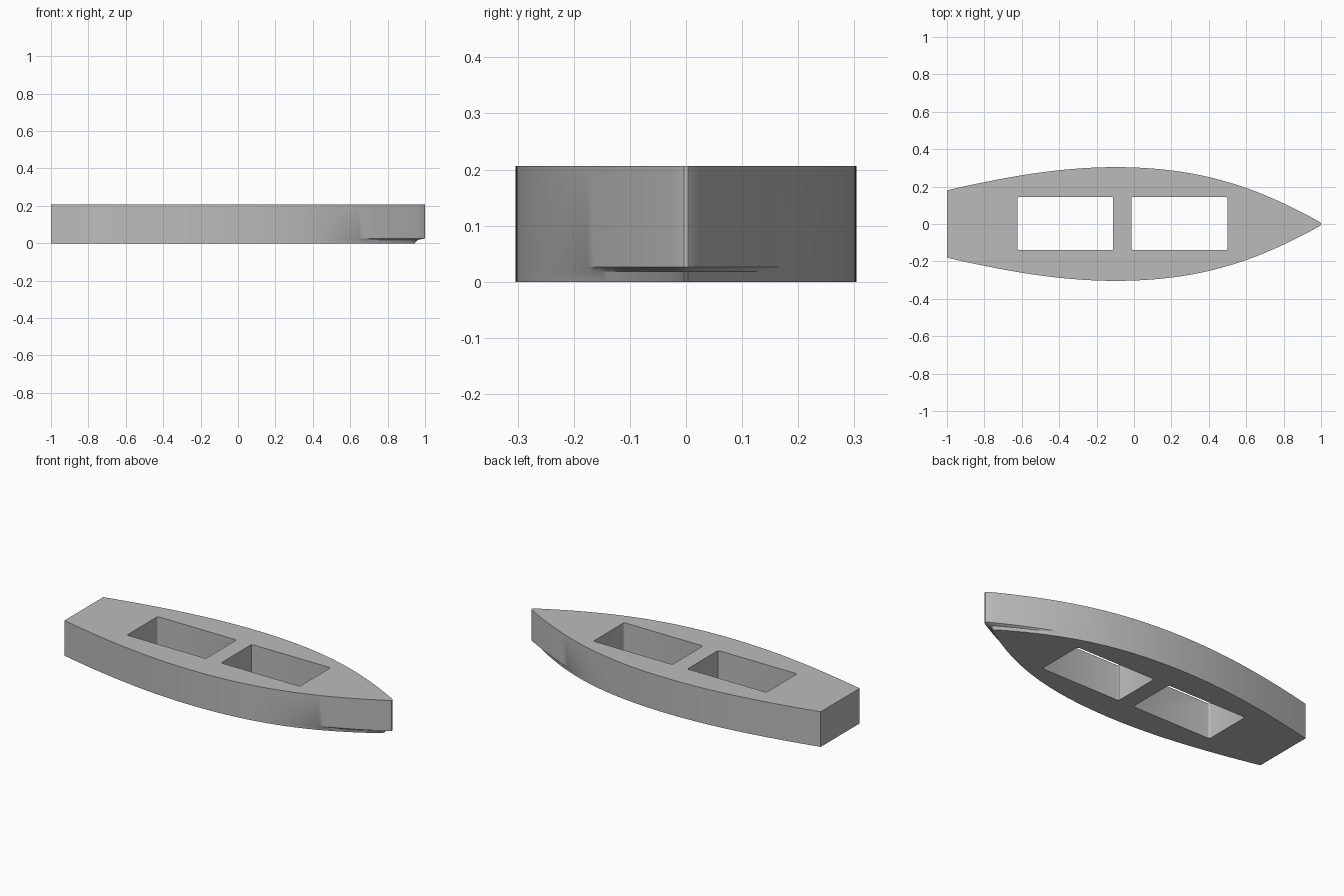
import bpy, bmesh, math
from mathutils import Vector
from mathutils.geometry import interpolate_bezier

if "Cube" in bpy.data.objects:
    bpy.data.objects.remove(bpy.data.objects["Cube"])

HEIGHT = 0.206

grey = bpy.data.materials.new("plain grey")
grey.use_nodes = True
grey.diffuse_color = (0.5, 0.5, 0.5, 1)
grey.node_tree.nodes["Principled BSDF"].inputs["Base Color"].default_value = (0.5, 0.5, 0.5, 1)


def make_solid(name, rings):
    """Closed solid from stacked rings of equal length, bottom to top."""
    bm = bmesh.new()
    loops = [[bm.verts.new(p) for p in ring] for ring in rings]
    bm.faces.new(loops[0])
    bm.faces.new(loops[-1])
    n = len(loops[0])
    for low, high in zip(loops, loops[1:]):
        for i in range(n):
            j = (i + 1) % n
            bm.faces.new((low[i], low[j], high[j], high[i]))
    bmesh.ops.recalc_face_normals(bm, faces=bm.faces)
    mesh = bpy.data.meshes.new(name)
    bm.to_mesh(mesh)
    bm.free()
    mesh.materials.append(grey)
    obj = bpy.data.objects.new(name, mesh)
    bpy.context.collection.objects.link(obj)
    return obj


# Hull outline: transom to beam, beam to bow, blunt tip, then mirrored
aft = interpolate_bezier((-1, 0.18), (-0.7, 0.25), (-0.4, 0.304), (-0.1, 0.304), 24)
fore = interpolate_bezier((-0.1, 0.304), (0.35, 0.304), (0.65, 0.2), (0.99, 0.013), 36)
side = [(p.x, p.y) for p in aft + fore[1:]] + [(1, 0.004)]
outline = side + [(x, -y) for x, y in reversed(side)]


def hull_ring(z, setback):
    """Outline at height z, drawn back increasingly towards the bow."""
    return [(x - setback * max(0, (x - 0.2) / 0.8) ** 2, y, z) for x, y in outline]


hull = make_solid("hull", [hull_ring(0, 0.055), hull_ring(0.018, 0.04),
                           hull_ring(0.026, 0), hull_ring(HEIGHT, 0)])


def well_ring(cx, z, hx=0.256, hy=0.142, r=0.01):
    """Rectangle with slightly rounded corners."""
    ring = []
    for k, (sx, sy) in enumerate([(1, 1), (-1, 1), (-1, -1), (1, -1)]):
        for step in range(4):
            a = (k + step / 3) * math.pi / 2
            ring.append((cx + sx * (hx - r) + r * math.cos(a),
                         0.003 + sy * (hy - r) + r * math.sin(a), z))
    return ring


# Two open wells cut straight through the hull
bpy.context.view_layer.objects.active = hull
hull.select_set(True)
for name, cx in (("aft_well_cutter", -0.367), ("fore_well_cutter", 0.243)):
    cutter = make_solid(name, [well_ring(cx, -0.1), well_ring(cx, HEIGHT + 0.1)])
    cutter.hide_render = True
    cut = hull.modifiers.new(name, "BOOLEAN")
    cut.operation = "DIFFERENCE"
    cut.solver = "EXACT"
    cut.object = cutter
    bpy.ops.object.modifier_apply(modifier=cut.name)
    bpy.data.objects.remove(cutter)

bpy.ops.object.shade_smooth_by_angle(angle=math.radians(30))
